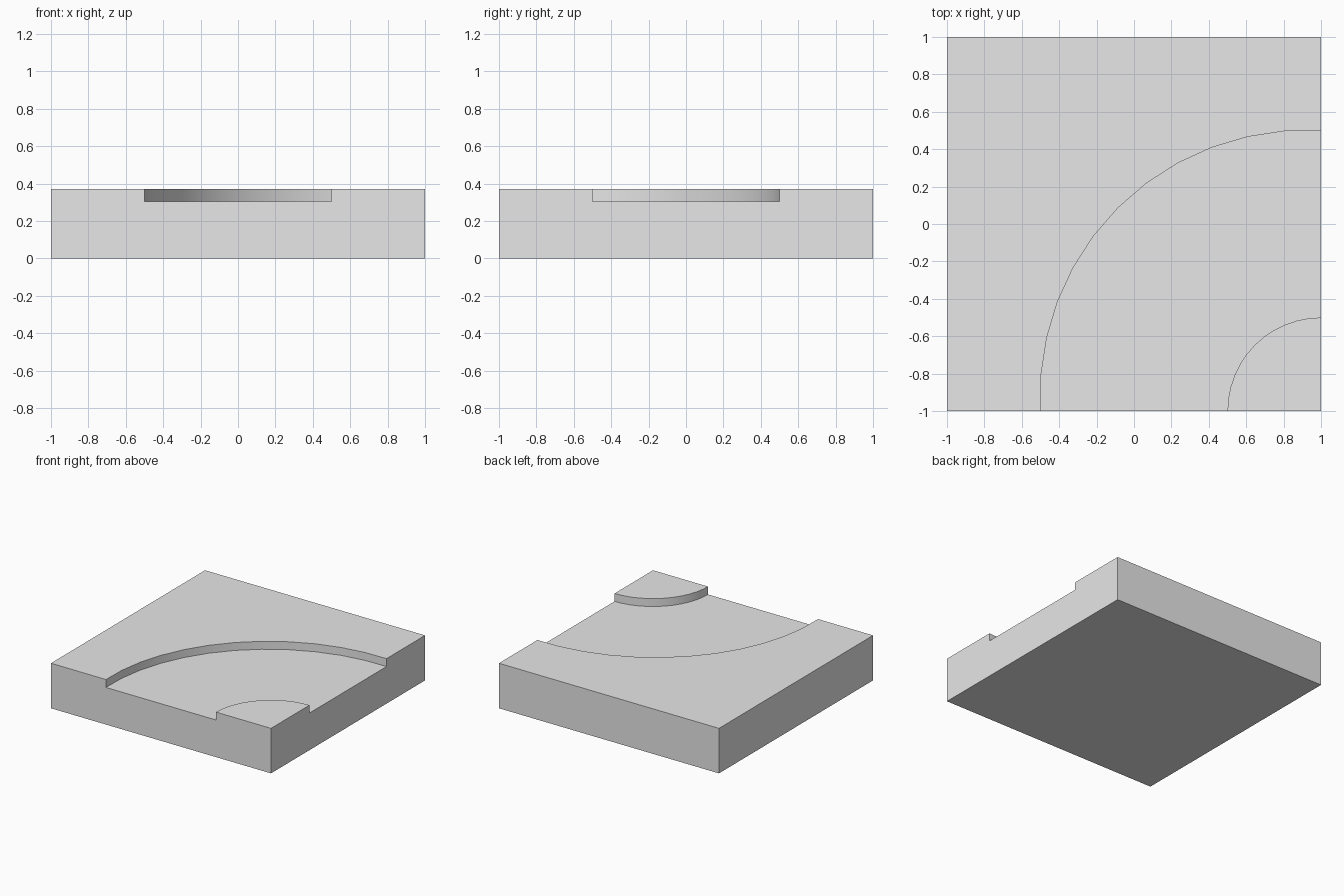
import bpy
import bmesh
from math import sin, cos, pi, radians

cube = bpy.data.objects.get("Cube")
if cube:
    bpy.data.objects.remove(cube)

HEIGHT, FLOOR, STEPS = 0.37, 0.305, 12

grey = bpy.data.materials.new("light grey")
grey.use_nodes = True
grey.diffuse_color = (0.8, 0.8, 0.8, 1)
grey.node_tree.nodes["Principled BSDF"].inputs["Base Color"].default_value = (0.8, 0.8, 0.8, 1)


def arc(radius, bulge):
    """Quarter bend around the front corner, from the front edge to the side edge."""
    points = []
    for i in range(STEPS + 1):
        a = i / STEPS * pi / 2
        r = radius + bulge * sin(2 * a)
        points.append((1 - r * cos(a), -1 + r * sin(a)))
    return points


outer = arc(1.5, 0.036)
inner = arc(0.5, 0)

# Tile: three top regions joined by curved walls, closed by flat sides and base
bm = bmesh.new()


def verts(points, z):
    return [bm.verts.new((x, y, z)) for x, y in points]


outer_top, outer_low = verts(outer, HEIGHT), verts(outer, FLOOR)
inner_top, inner_low = verts(inner, HEIGHT), verts(inner, FLOOR)
rim = verts([(1, 1), (-1, 1), (-1, -1)], HEIGHT)
corner = verts([(1, -1)], HEIGHT)[0]
base = verts([(-1, -1), (1, -1), (1, 1), (-1, 1)], 0)

# Raised bank, sunken track and raised inner corner
bm.faces.new(outer_top + rim)
bm.faces.new(outer_low + inner_low[::-1])
bm.faces.new(inner_top + [corner])

# Curved walls
for top, low in ((outer_top, outer_low), (inner_top, inner_low)):
    for i in range(STEPS):
        wall = bm.faces.new((top[i], top[i + 1], low[i + 1], low[i]))
        wall.smooth = True

# Front and side profiles showing the sunken track, then back, left and base
for end, far, b0, b1 in ((0, rim[2], base[0], base[1]), (-1, rim[0], base[2], base[1])):
    bm.faces.new((b0, b1, corner, inner_top[end], inner_low[end],
                  outer_low[end], outer_top[end], far))
bm.faces.new((base[2], base[3], rim[1], rim[0]))
bm.faces.new((base[3], base[0], rim[2], rim[1]))
bm.faces.new(base)
bmesh.ops.recalc_face_normals(bm, faces=bm.faces)

# Split the concave faces cleanly
bmesh.ops.triangulate(bm, faces=[f for f in bm.faces if len(f.verts) > 4],
                      ngon_method='EAR_CLIP')

mesh = bpy.data.meshes.new("curved_track_tile")
bm.to_mesh(mesh)
bm.free()
mesh.materials.append(grey)
tile = bpy.data.objects.new("curved_track_tile", mesh)
bpy.context.collection.objects.link(tile)

bpy.ops.object.select_all(action='DESELECT')
tile.select_set(True)
bpy.context.view_layer.objects.active = tile
bpy.ops.object.shade_smooth_by_angle(angle=radians(30))
